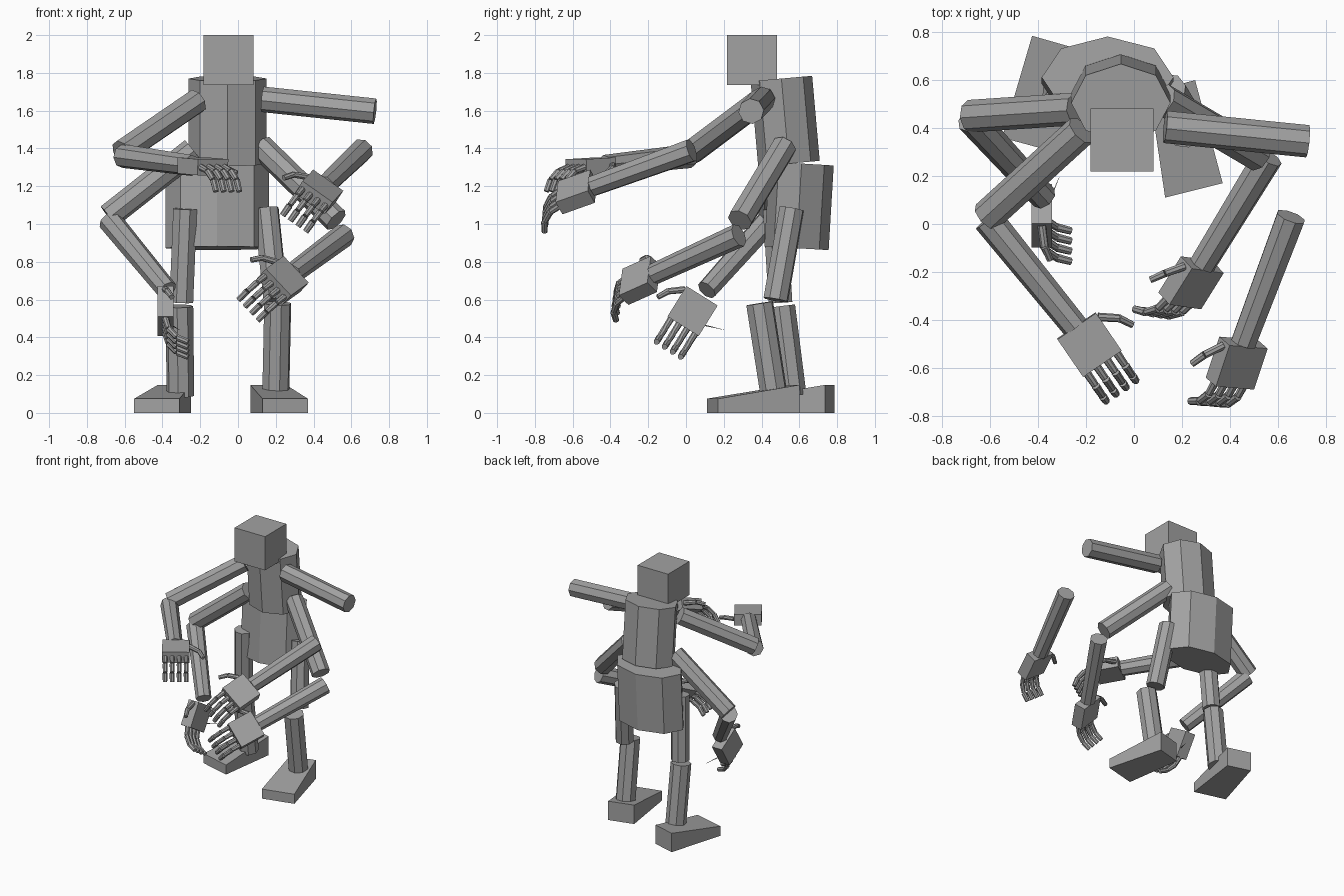
import bpy, bmesh
from mathutils import Vector, Matrix

cube = bpy.data.objects.get("Cube")
if cube:
    bpy.data.objects.remove(cube, do_unlink=True)

grey = bpy.data.materials.new("plain grey")
grey.use_nodes = True
COLOR = (0.36, 0.36, 0.36, 1)
grey.diffuse_color = COLOR
grey.node_tree.nodes["Principled BSDF"].inputs["Base Color"].default_value = COLOR


def finish(name, bm):
    bmesh.ops.recalc_face_normals(bm, faces=bm.faces)
    mesh = bpy.data.meshes.new(name)
    bm.to_mesh(mesh)
    bm.free()
    mesh.materials.append(grey)
    obj = bpy.data.objects.new(name, mesh)
    bpy.context.collection.objects.link(obj)


def add_tube(bm, start, end, r0, r1, depth=1.0, sides=8):
    """Capped prism between two points; depth squashes its section along y."""
    start, end = Vector(start), Vector(end)
    axis = end - start
    turn = Vector((0, 0, 1)).rotation_difference(axis).to_matrix().to_4x4()
    place = Matrix.Translation((start + end) / 2) @ turn @ Matrix.Diagonal((1, depth, 1, 1))
    bmesh.ops.create_cone(bm, cap_ends=True, segments=sides, radius1=r0, radius2=r1,
                          depth=axis.length, matrix=place)


def tube(name, start, end, r0, r1=None, depth=1.0):
    bm = bmesh.new()
    add_tube(bm, start, end, r0, r0 if r1 is None else r1, depth)
    finish(name, bm)


def hand(name, wrist, along, thumb_side, left):
    """Palm box, four curled three-part fingers and a two-part thumb."""
    d = Vector(along).normalized()
    t = Vector(thumb_side)
    t = (t - d * t.dot(d)).normalized()
    p = d.cross(t) * (1 if left else -1)
    wrist = Vector(wrist)

    def at(a, b, c=0.0):
        return wrist + d * a + t * b + p * c

    bm = bmesh.new()
    frame = Matrix((d, t, p)).transposed().to_4x4()
    bmesh.ops.create_cube(bm, size=1, matrix=Matrix.Translation(at(0.095, 0)) @ frame
                          @ Matrix.Diagonal((0.19, 0.195, 0.085, 1)))
    for i in range(4):
        side = (i - 1.5) * 0.05
        joint = at(0.185, side)
        for forward, curl in ((0.068, 0.018), (0.054, 0.045), (0.03, 0.062)):
            tip = joint + d * forward + p * curl
            add_tube(bm, joint, joint.lerp(tip, 0.94), 0.018, 0.016)
            joint = tip
    knuckle = at(0.075, 0.165, 0.012)
    add_tube(bm, at(0.02, 0.095), knuckle, 0.018, 0.017)
    add_tube(bm, knuckle, at(0.13, 0.195, 0.035), 0.017, 0.015)
    finish(name, bm)


def foot(name, toes, heels):
    """Wedge that rises from a wide toe edge to a narrower heel."""
    bm = bmesh.new()
    ground = [Vector((x, y, 0)) for x, y in toes + heels]
    heights = (0.075, 0.075, 0.148, 0.148)
    low = [bm.verts.new(v) for v in ground]
    high = [bm.verts.new(v + Vector((0, 0, h))) for v, h in zip(ground, heights)]
    bm.faces.new(low)
    bm.faces.new(high)
    for i in range(4):
        j = (i + 1) % 4
        bm.faces.new((low[i], low[j], high[j], high[i]))
    finish(name, bm)


# Head and the two trunk sections
bm = bmesh.new()
bmesh.ops.create_cube(bm, size=0.264, matrix=Matrix.Translation((-0.05, 0.35, 1.868)))
finish("head", bm)
tube("chest", (-0.055, 0.545, 1.32), (-0.055, 0.505, 1.77), 0.207, depth=0.79)
tube("pelvis", (-0.11, 0.585, 0.872), (-0.11, 0.612, 1.32), 0.275, depth=0.62)

# Four arms: shoulder, upper arm end, forearm start, wrist
arms = {
    "upper_left": ((0.13, 0.405, 1.66), (0.725, 0.345, 1.597),
                   (0.655, 0.03, 1.39), (0.457, -0.495, 1.2)),
    "lower_left": ((0.12, 0.52, 1.41), (0.52, 0.285, 1.02),
                   (0.56, 0.28, 0.94), (0.285, -0.17, 0.735)),
    "upper_right": ((-0.22, 0.39, 1.65), (-0.615, 0.03, 1.38),
                    (-0.61, 0.02, 1.36), (-0.245, -0.43, 1.31)),
    "lower_right": ((-0.24, 0.48, 1.39), (-0.685, 0.45, 1.04),
                    (-0.68, 0.44, 1.02), (-0.375, 0.11, 0.65)),
}
for name, (shoulder, elbow, elbow_low, wrist) in arms.items():
    tube(name + "_upper_arm", shoulder, elbow, 0.068)
    tube(name + "_forearm", elbow_low, wrist, 0.064, 0.056)

# Hands: wrist, pointing direction, thumb direction
hand("upper_left_hand", arms["upper_left"][3], (-0.3, -0.9, -0.32), (-0.85, -0.1, 0.5), True)
hand("lower_left_hand", arms["lower_left"][3], (-0.5, -0.8, -0.36), (-0.65, 0.1, 0.7), True)
hand("upper_right_hand", (-0.24, -0.425, 1.31), (0.565, -0.826, -0.05), (0.826, 0.565, 0), False)
hand("lower_right_hand", (-0.385, 0.085, 0.62), (0, -0.53, -0.85), (0, -0.85, 0.53), False)

# Thin sliver at the lower right palm
tube("hand_sliver", (-0.38, 0.03, 0.48), (-0.31, 0.2, 0.44), 0.006, 0.0005)

# Legs: hip, thigh end, shin start, ankle
legs = {
    "left": ((0.15, 0.56, 1.08), (0.2, 0.475, 0.598), (0.21, 0.39, 0.58), (0.2, 0.465, 0.1)),
    "right": ((-0.28, 0.47, 1.08), (-0.3, 0.5, 0.585), (-0.31, 0.505, 0.565), (-0.305, 0.565, 0.09)),
}
for name, (hip, knee, knee_low, ankle) in legs.items():
    tube(name + "_thigh", hip, knee, 0.068)
    tube(name + "_shin", knee_low, ankle, 0.074)

# Feet
foot("left_foot", [(0.13, 0.11), (0.37, 0.17)], [(0.255, 0.6), (0.065, 0.55)])
foot("right_foot", [(-0.55, 0.36), (-0.31, 0.295)], [(-0.25, 0.735), (-0.425, 0.785)])
